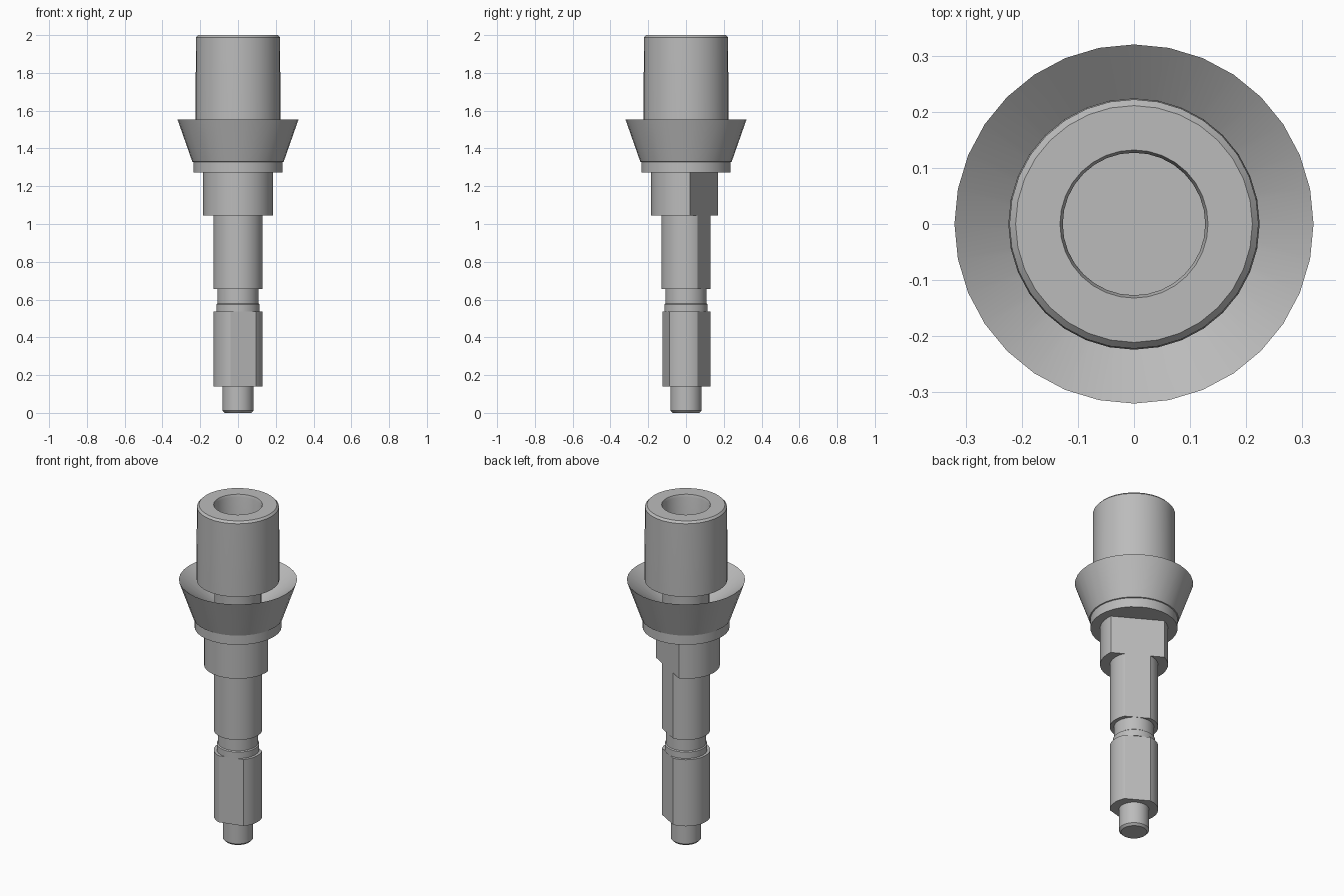
import bpy, bmesh, math
from mathutils import Vector

cube = bpy.data.objects.get("Cube")
if cube:
    bpy.data.objects.remove(cube, do_unlink=True)

# Single brushed grey metal
metal = bpy.data.materials.new("grey metal")
metal.use_nodes = True
GREY = (0.5, 0.5, 0.5, 1)
metal.diffuse_color = GREY
metal.node_tree.nodes["Principled BSDF"].inputs["Base Color"].default_value = GREY

SIDES = 32
FLAT_DISTANCE = 0.11


def turned(name, profile, flats=()):
    """Revolve (radius, z) points about z, then mill flats at the given angles."""
    bm = bmesh.new()
    rings = []
    for r, z in profile:
        if r == 0:
            rings.append([bm.verts.new((0, 0, z))] * SIDES)
        else:
            rings.append([bm.verts.new((r * math.cos(a), r * math.sin(a), z))
                          for a in (i * math.tau / SIDES for i in range(SIDES))])
    for low, high in zip(rings, rings[1:]):
        for i in range(SIDES):
            j = (i + 1) % SIDES
            corners = dict.fromkeys((low[i], low[j], high[j], high[i]))
            bm.faces.new(list(corners))
    # Close open ends with flat caps
    for ring, (r, z) in ((rings[0], profile[0]), (rings[-1], profile[-1])):
        if r > 0:
            bm.faces.new(ring)
    for angle in flats:
        a = math.radians(angle)
        normal = Vector((math.cos(a), math.sin(a), 0))
        cut = bmesh.ops.bisect_plane(
            bm, geom=bm.verts[:] + bm.edges[:] + bm.faces[:],
            plane_co=normal * FLAT_DISTANCE, plane_no=normal, clear_outer=True)
        edges = [e for e in cut["geom_cut"] if isinstance(e, bmesh.types.BMEdge)]
        bmesh.ops.contextual_create(bm, geom=edges)
    bmesh.ops.recalc_face_normals(bm, faces=bm.faces)
    mesh = bpy.data.meshes.new(name)
    bm.to_mesh(mesh)
    bm.free()
    mesh.materials.append(metal)
    obj = bpy.data.objects.new(name, mesh)
    bpy.context.collection.objects.link(obj)
    bpy.ops.object.select_all(action="DESELECT")
    obj.select_set(True)
    bpy.context.view_layer.objects.active = obj
    bpy.ops.object.shade_smooth_by_angle(angle=math.radians(25))
    return obj


# Bottom pin with a chamfered tip
turned("bottom_pin", [(0.07, 0), (0.082, 0.012), (0.082, 0.14)])

# Lower shaft with milled faces
turned("lower_shaft", [(0.131, 0.14), (0.131, 0.537)], flats=(60, 285))

# Groove between the shafts, with a small step at its foot
turned("groove_neck", [(0.115, 0.537), (0.115, 0.575), (0.109, 0.58), (0.109, 0.655)])

# Upper shaft and shoulder share one flat plane
turned("upper_shaft", [(0.131, 0.655), (0.131, 1.045)], flats=(60,))
turned("shoulder", [(0.184, 1.045), (0.184, 1.272)], flats=(60,))

# Flared collar on a short straight band
turned("collar", [(0.236, 1.272), (0.236, 1.328), (0.242, 1.33), (0.32, 1.552)])

# Hollow top sleeve with chamfered rim and bore
turned("top_sleeve", [
    (0.224, 1.552), (0.224, 1.77), (0.222, 1.988), (0.211, 2.0),
    (0.132, 2.0), (0.127, 1.985), (0.127, 1.4), (0, 1.4)])

# Collar and sleeve meet in a closed bore, so the collar top is opened here
collar = bpy.data.objects["collar"]
bm = bmesh.new()
bm.from_mesh(collar.data)
cap = max(bm.faces, key=lambda f: f.calc_center_median().z)
inset = bmesh.ops.inset_region(bm, faces=[cap], thickness=0.193)
bmesh.ops.translate(bm, verts=cap.verts[:], vec=(0, 0, -0.153))
bm.to_mesh(collar.data)
bm.free()
